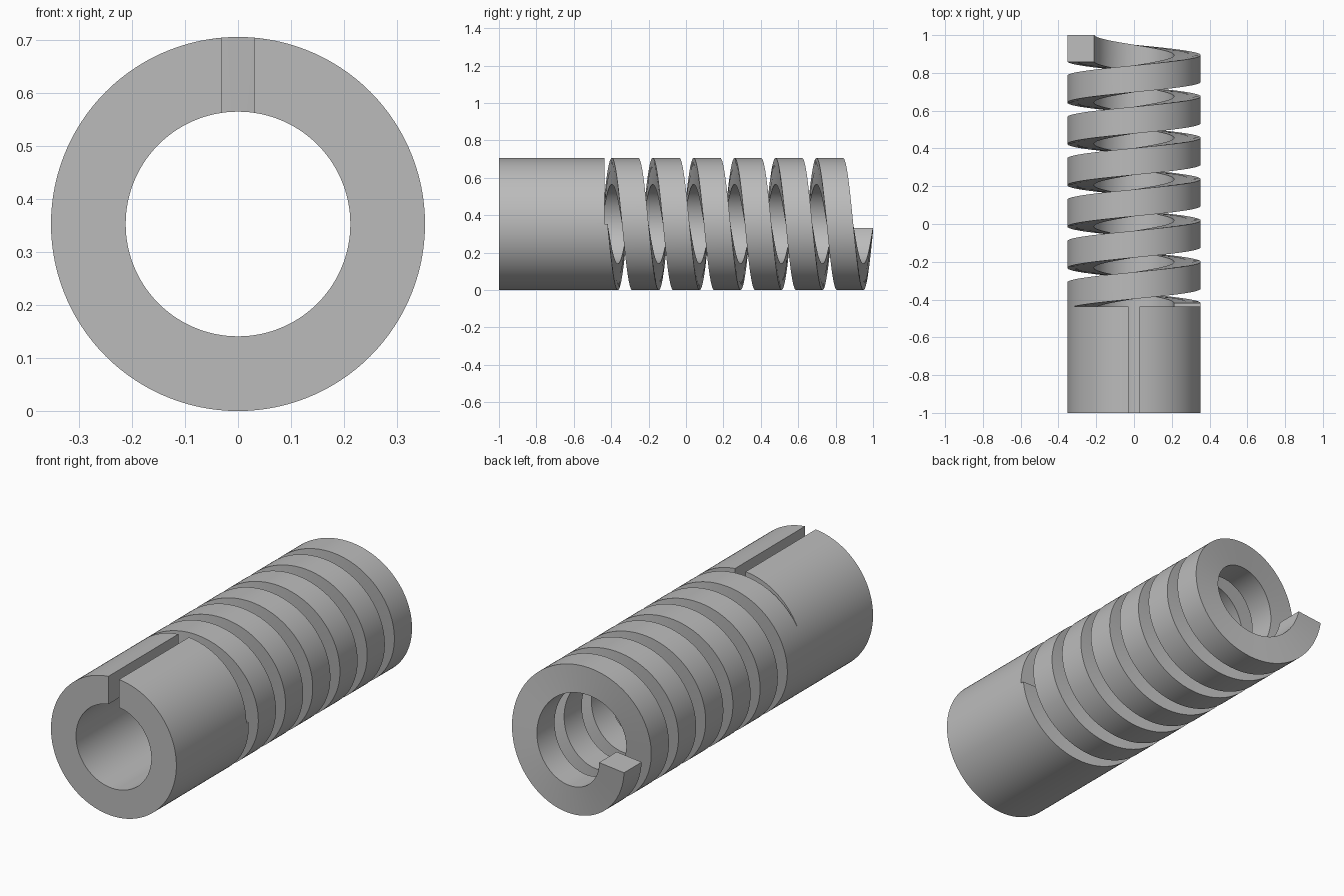
import bpy
import bmesh
from math import sin, cos, radians, asin, degrees

cube = bpy.data.objects.get("Cube")
if cube:
    bpy.data.objects.remove(cube, do_unlink=True)

# Main sizes; the axis runs along y
R_OUT, R_IN = 0.353, 0.212
FRONT, SHOULDER, BACK = -1.0, -0.437, 1.0
SLOT = 0.03                    # half width of the slot
STEP = 3                       # degrees per segment
COIL_STEPS = 778               # about six and a half turns
JOINED = 68                    # coil segments fused to the tube end
START = SHOULDER + 0.018       # back edge of the coil where it begins
RISE = (BACK - START) / COIL_STEPS
WIDTH = START + RISE * JOINED - SHOULDER

bm = bmesh.new()


def ring_point(radius, angle, y):
    a = radians(angle)
    return bm.verts.new((radius * cos(a), y, R_OUT + radius * sin(a)))


def section(outer_angle, inner_angle, y0, y1):
    """Four corners of a wall section: outer front, outer back, inner back, inner front."""
    return [ring_point(R_OUT, outer_angle, y0), ring_point(R_OUT, outer_angle, y1),
            ring_point(R_IN, inner_angle, y1), ring_point(R_IN, inner_angle, y0)]


def bridge(a, b, sides):
    for i in sides:
        j = (i + 1) % 4
        bm.faces.new((a[i], a[j], b[j], b[i]))


OUTER, BACK_SIDE, INNER, FRONT_SIDE = range(4)

# Slotted tube: sections run from one slot wall round to the other
tube = []
for angle in range(96, 445, STEP):
    outer = inner = angle
    if angle in (96, 444):
        sign = 1 if angle == 96 else -1
        middle = 90 if angle == 96 else 450
        outer = middle + sign * degrees(asin(SLOT / R_OUT))
        inner = middle + sign * degrees(asin(SLOT / R_IN))
    tube.append((angle, section(outer, inner, FRONT, SHOULDER)))
for (angle, a), (_, b) in zip(tube, tube[1:]):
    bridge(a, b, (OUTER, INNER, FRONT_SIDE))
    if not 360 - JOINED * STEP <= angle < 360:
        bridge(a, b, (BACK_SIDE,))
bm.faces.new(tube[0][1])
bm.faces.new(tube[-1][1])

# Square-wire coil growing out of the tube's shoulder
coil = []
for k in range(COIL_STEPS + 1):
    top = START + RISE * k
    low = SHOULDER if k <= JOINED else top - WIDTH
    angle = (-k * STEP) % 360
    coil.append(section(angle, angle, low, top))
for k, (a, b) in enumerate(zip(coil, coil[1:])):
    bridge(a, b, (OUTER, BACK_SIDE, INNER))
    if k >= JOINED:
        bridge(a, b, (FRONT_SIDE,))
bm.faces.new(coil[0])
bm.faces.new(coil[-1])

# Weld the coil to the tube
bmesh.ops.remove_doubles(bm, verts=bm.verts[:], dist=0.0002)
bmesh.ops.recalc_face_normals(bm, faces=bm.faces[:])

mesh = bpy.data.meshes.new("slotted_coil_sleeve")
bm.to_mesh(mesh)
bm.free()
sleeve = bpy.data.objects.new("slotted_coil_sleeve", mesh)
bpy.context.scene.collection.objects.link(sleeve)

# Plain grey
grey = bpy.data.materials.new("plain_grey")
grey.use_nodes = True
colour = (0.5, 0.5, 0.5, 1.0)
grey.diffuse_color = colour
grey.node_tree.nodes["Principled BSDF"].inputs["Base Color"].default_value = colour
mesh.materials.append(grey)

bpy.ops.object.select_all(action='DESELECT')
sleeve.select_set(True)
bpy.context.view_layer.objects.active = sleeve
bpy.ops.object.shade_smooth_by_angle(angle=radians(30))
